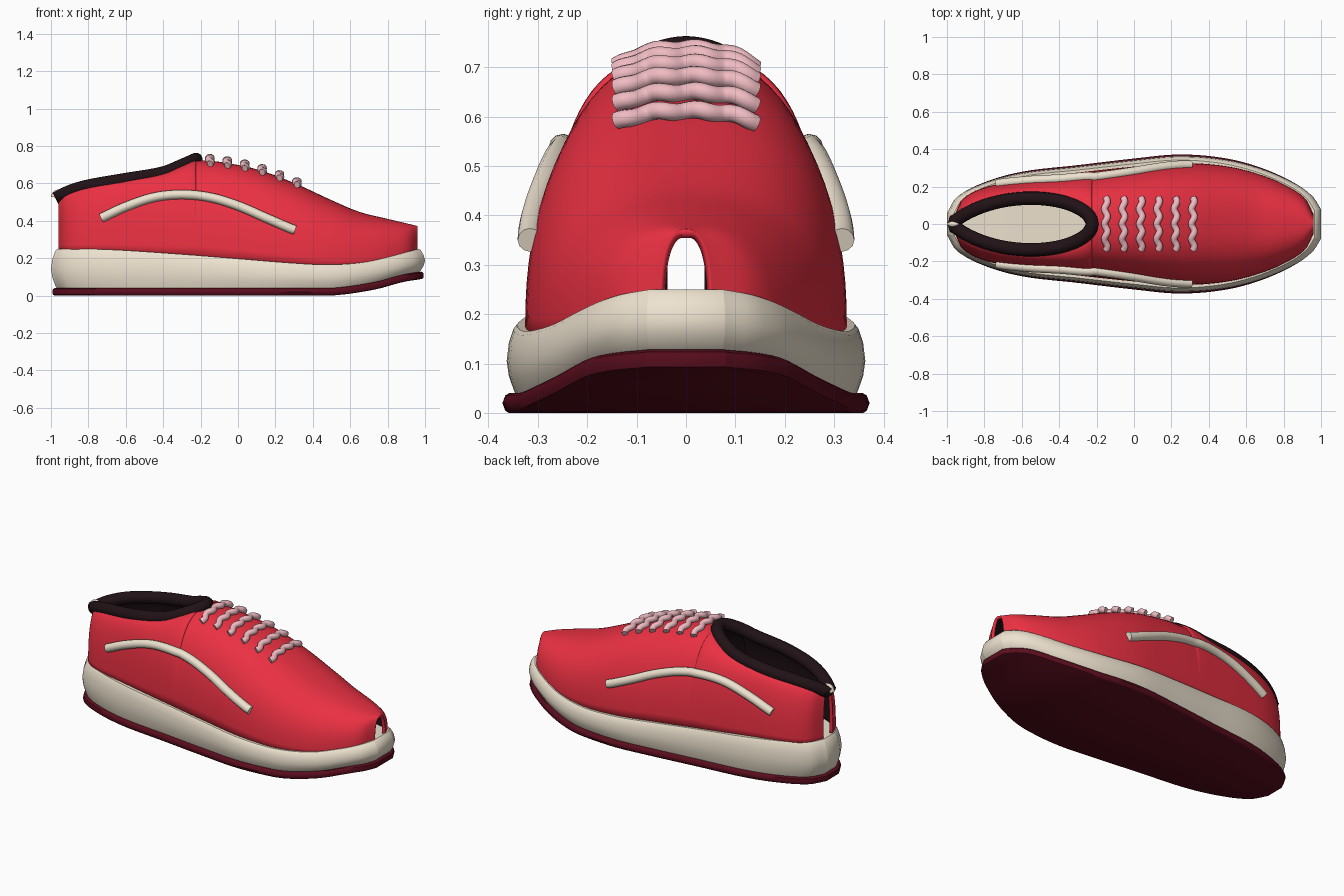
import bpy, bmesh
from math import sin, cos, pi, sqrt, radians

if "Cube" in bpy.data.objects:
    bpy.data.objects.remove(bpy.data.objects["Cube"])


def mat(name, r, g, b):
    m = bpy.data.materials.new(name)
    m.diffuse_color = (r, g, b, 1)
    m.use_nodes = True
    m.node_tree.nodes["Principled BSDF"].inputs["Base Color"].default_value = m.diffuse_color
    return m


RED = mat("red_fabric", .83, .03, .055)
CREAM = mat("cream_foam", .86, .77, .63)
PINK = mat("pink_cord", .87, .50, .54)
BLACK = mat("dark_lining", .015, .006, .008)
MAROON = mat("dark_red_rubber", .10, .004, .012)


def interp(pts):
    """Smooth curve through (x, value) points."""
    n = len(pts)

    def slope(i):
        a, b = pts[max(i - 1, 0)], pts[min(i + 1, n - 1)]
        return (b[1] - a[1]) / (b[0] - a[0])

    def f(x):
        x = min(max(x, pts[0][0]), pts[-1][0])
        i = 0
        while i < n - 2 and x > pts[i + 1][0]:
            i += 1
        (x0, v0), (x1, v1) = pts[i], pts[i + 1]
        h = x1 - x0
        t = (x - x0) / h
        return ((2*t**3 - 3*t**2 + 1) * v0 + (t**3 - 2*t**2 + t) * h * slope(i)
                + (3*t**2 - 2*t**3) * v1 + (t**3 - t**2) * h * slope(i + 1))
    return f


def spaced(a, b, n):
    return [(a + b) / 2 - (b - a) / 2 * cos(pi * i / n) for i in range(n + 1)]


def finish(ob, angle=40):
    bpy.ops.object.select_all(action='DESELECT')
    ob.select_set(True)
    bpy.context.view_layer.objects.active = ob
    if ob.type == 'CURVE':
        bpy.ops.object.convert(target='MESH')
    bpy.ops.object.shade_smooth_by_angle(angle=radians(angle))
    return bpy.context.object


def mesh_object(name, verts, faces, *mats):
    me = bpy.data.meshes.new(name)
    me.from_pydata(verts, [], faces)
    ob = bpy.data.objects.new(name, me)
    bpy.context.collection.objects.link(ob)
    for m in mats:
        me.materials.append(m)
    return ob


def tube(name, pts, r, m):
    cu = bpy.data.curves.new(name, 'CURVE')
    cu.dimensions = '3D'
    cu.bevel_depth, cu.bevel_resolution, cu.use_fill_caps = r, 4, True
    sp = cu.splines.new('POLY')
    sp.points.add(len(pts) - 1)
    for p, co in zip(sp.points, pts):
        p.co = (*co, 1)
    ob = bpy.data.objects.new(name, cu)
    bpy.context.collection.objects.link(ob)
    cu.materials.append(m)
    return finish(ob)


# shared shape curves along the length of the shoe
sole_w = interp([(-1, .06), (-.95, .145), (-.8, .225), (-.6, .28), (-.3, .315), (0, .35),
                 (.25, .372), (.5, .35), (.7, .295), (.88, .21), (.96, .145), (1, .08)])
upper_w = interp([(-.96, .045), (-.92, .13), (-.8, .195), (-.6, .235), (-.3, .275), (0, .307),
                  (.25, .326), (.5, .308), (.7, .255), (.85, .185), (.92, .13), (.96, .05)])
foam_top = interp([(-1, .25), (-.7, .245), (-.3, .22), (0, .197), (.3, .174), (.5, .165),
                   (.7, .178), (.85, .21), (1, .25)])
toe_lift = interp([(-1, 0), (.4, 0), (.55, .003), (.75, .033), (.9, .072), (1, .088)])
ridge = interp([(-.225, .725), (-.1, .715), (.1, .675), (.3, .602), (.5, .51), (.65, .447),
                (.8, .41), (.96, .372)])
collar_z = interp([(-.98, .515), (-.9, .555), (-.8, .585), (-.6, .62), (-.4, .655),
                   (-.3, .695), (-.225, .728)])


def collar_y(x):
    if x > -.55:
        return .138 * sqrt(max(0, 1 - ((x + .55) / .325) ** 2))
    return max(.012, .138 * max(0, 1 - ((x + .55) / .42) ** 2) ** .8)


def section(x):
    """Half width, base height, edge half width and edge height of the upper."""
    if x < -.2251:
        return upper_w(x), foam_top(x) - .02, collar_y(x), collar_z(x)
    return upper_w(x), foam_top(x) - .02, 0, ridge(x)


def skin_y(x, z):
    w, zb, ye, ze = section(x)
    return ye + (w - ye) * max(0, 1 - ((z - zb) / (ze - zb)) ** 2.5) ** .4


def skin_z(x, y):
    w, zb, ye, ze = section(x)
    return zb + (ze - zb) * max(0, 1 - (abs(y) / w) ** 2.5) ** .4


# sole layers: rings around the outline, capped with cross strips
def sole_layer(name, low, high, levels, m):
    xs = spaced(-1, 1, 56)
    n = len(xs)
    outline = [(x, -sole_w(x)) for x in xs] + [(x, sole_w(x)) for x in reversed(xs)]
    k = 2 * n
    verts = [(x * sx, y * sy, low(x) + (high(x) - low(x)) * t)
             for sx, sy, t in levels for x, y in outline]
    faces = [(r*k + i, r*k + (i+1) % k, (r+1)*k + (i+1) % k, (r+1)*k + i)
             for r in range(len(levels) - 1) for i in range(k)]
    o = (len(levels) - 1) * k
    for i in range(n - 1):
        q = (i, i + 1, k - 2 - i, k - 1 - i)
        faces.append(tuple(reversed(q)))
        faces.append(tuple(o + v for v in q))
    finish(mesh_object(name, verts, faces, m))


sole_layer("outsole", toe_lift, lambda x: toe_lift(x) + .04,
           [(.98, .965, 0), (.99, .985, .12), (.993, 1, .5), (.99, .985, .88), (.98, .965, 1)], MAROON)
sole_layer("midsole", lambda x: toe_lift(x) + .035, foam_top,
           [(.965, .925, 0), (.975, .935, .06), (.992, .965, .28), (1, .977, .5),
            (.992, .965, .75), (.977, .94, .94), (.965, .92, 1)], CREAM)

# upper: half shell lofted along the length, mirrored and lined
xs = spaced(-.96, -.225, 36) + spaced(-.225, .96, 44)[1:]
J = 20
verts, faces = [], []
for x in xs:
    w, zb, ye, ze = section(x)
    for j in range(J + 1):
        a = pi / 2 * j / J
        c = max(0, cos(a)) ** .8 if j < J else 0
        verts.append((x, -(ye + (w - ye) * c), zb + (ze - zb) * sin(a) ** .8))
for i in range(len(xs) - 1):
    for j in range(J):
        p = i * (J + 1) + j
        faces.append((p, p + J + 1, p + J + 2, p + 1))
upper = mesh_object("upper", verts, faces, RED, BLACK)
mi = upper.modifiers.new("mirror", 'MIRROR')
mi.use_axis = (False, True, False)
mi.merge_threshold = .0005
so = upper.modifiers.new("lining", 'SOLIDIFY')
so.thickness, so.offset, so.material_offset = .018, -1, 1
finish(upper, 60)

# padded collar, open at the heel
half = [(x, collar_y(x), collar_z(x)) for x in spaced(-.975, -.225, 36)]
half[-1] = (-.225, 0, collar_z(-.225))
tube("collar", half + [(x, -y, z) for x, y, z in reversed(half[:-1])], .036, BLACK)

# heel pull loop
tube("heel_loop", [(-.958 + .022 * cos(pi * i / 12), 0, .525 + .022 * sin(pi * i / 12))
                   for i in range(13)], .02, CREAM)

# side stripes
arc = interp([(-.73, .415), (-.6, .475), (-.45, .525), (-.3, .54), (-.15, .525), (0, .48),
              (.15, .415), (.3, .35)])
for name, s in (("front_stripe", -1), ("back_stripe", 1)):
    pts = []
    for i in range(41):
        x = -.73 + 1.035 * i / 40
        pts.append((x, s * (skin_y(x, arc(x)) + .008), arc(x)))
    tube(name, pts, .025, CREAM)

# laces with a slight twist
for i in range(6):
    x = -.15 + .093 * i
    pts = []
    for j in range(33):
        y = -.14 + .28 * j / 32
        wave = 2 * pi * 3.5 * j / 32
        pts.append((x + .008 * sin(wave), y, skin_z(x, y) + .016 + .003 * cos(wave)))
    tube(f"lace_{i + 1}", pts, .018, PINK)
